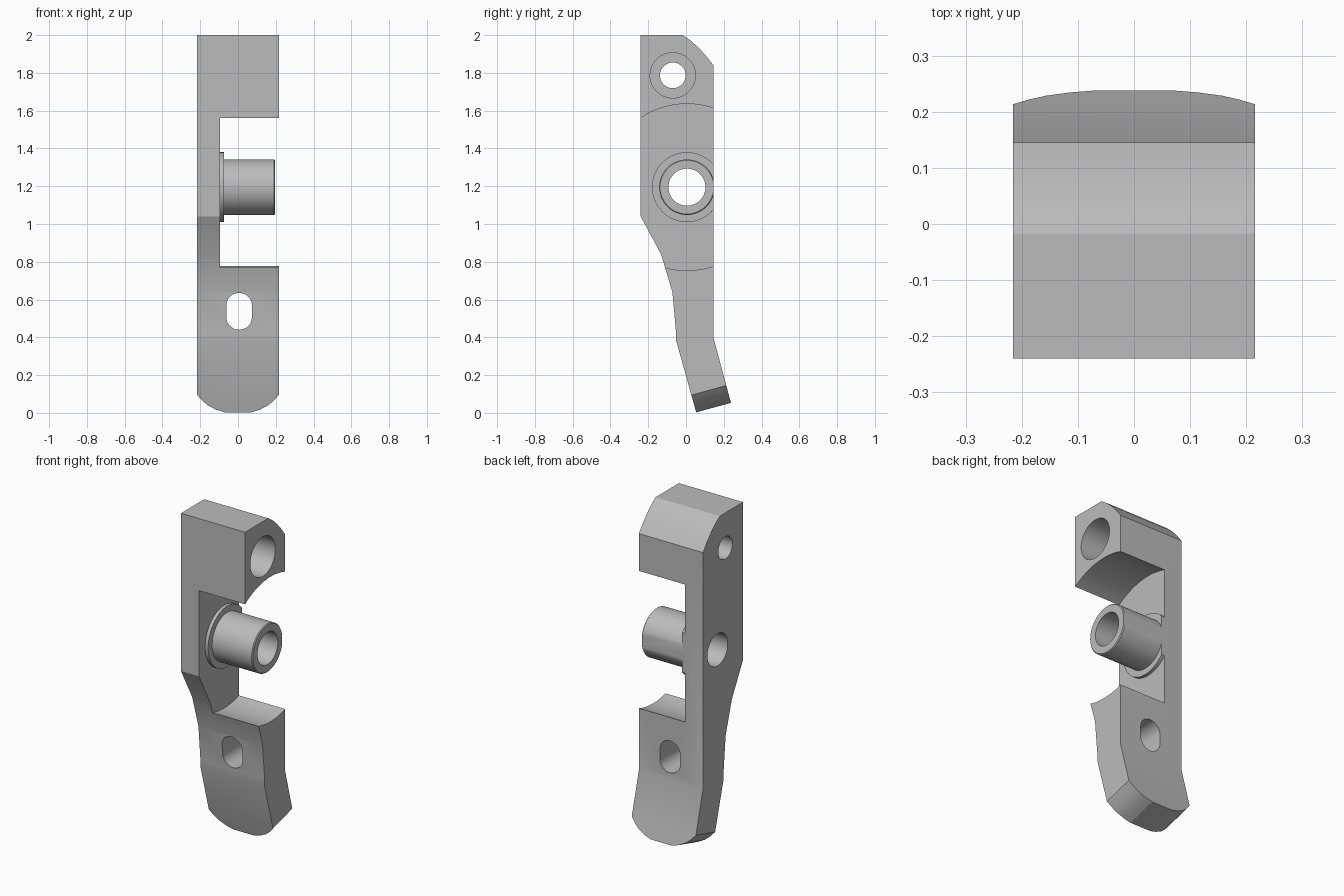
import bpy, bmesh, math
from mathutils import Vector

if "Cube" in bpy.data.objects:
    bpy.data.objects.remove(bpy.data.objects["Cube"])

metal = bpy.data.materials.new("plain_grey_metal")
metal.use_nodes = True
GREY = (0.5, 0.5, 0.5, 1)
metal.diffuse_color = GREY
metal.node_tree.nodes["Principled BSDF"].inputs["Base Color"].default_value = GREY

HALF = 0.216      # half width of the body
WALL = -0.095     # inner face of the side wall
BACK = 0.145      # flat back plane
PIVOT = (0.005, 1.195)


def finish(name, bm):
    bmesh.ops.recalc_face_normals(bm, faces=bm.faces)
    mesh = bpy.data.meshes.new(name)
    bm.to_mesh(mesh)
    bm.free()
    mesh.materials.append(metal)
    obj = bpy.data.objects.new(name, mesh)
    bpy.context.collection.objects.link(obj)
    return obj


def prism(name, points, offset):
    """Extrude a closed outline of 3D points along an offset."""
    bm = bmesh.new()
    face = bm.faces.new([bm.verts.new(p) for p in points])
    moved = bmesh.ops.extrude_face_region(bm, geom=[face])["geom"]
    bmesh.ops.translate(bm, vec=offset, verts=[v for v in moved if isinstance(v, bmesh.types.BMVert)])
    return finish(name, bm)


def arc(cx, cy, r, start, end, n):
    steps = [math.radians(start + (end - start) * i / n) for i in range(n + 1)]
    return [(cx + r * math.cos(a), cy + r * math.sin(a)) for a in steps]


def side_cylinder(name, centre, r, x0, x1, n=64):
    ring = arc(*centre, r, 0, 360, n)[:-1]
    return prism(name, [(x0, y, z) for y, z in ring], (x1 - x0, 0, 0))


def apply_boolean(obj, cutter, operation="DIFFERENCE"):
    mod = obj.modifiers.new("cut", "BOOLEAN")
    mod.operation = operation
    mod.solver = "EXACT"
    mod.object = cutter
    bpy.context.view_layer.objects.active = obj
    bpy.ops.object.modifier_apply(modifier=mod.name)
    bpy.data.objects.remove(cutter)


def shade(obj):
    bpy.ops.object.select_all(action="DESELECT")
    obj.select_set(True)
    bpy.context.view_layer.objects.active = obj
    bpy.ops.object.shade_smooth_by_angle(angle=math.radians(20))


# Body: side profile (y, z) extruded across the width
profile = [(-0.24, 2), (-0.24, 1.04), (-0.132, 0.84), (-0.072, 0.64), (-0.053, 0.43),
           (-0.053, 0.385), (0.054, 0.003), (0.238, 0.053), (BACK, 0.40), (BACK, 1.84),
           (0.107, 1.889), (0.065, 1.935), (0.024, 1.972), (-0.017, 2)]
body = prism("body", [(-HALF, y, z) for y, z in profile], (2 * HALF, 0, 0))

# Rounded toe: trim both lower corners square to the slanted leg
normal = Vector((0, 0.965, 0.263))
along = Vector((0, -0.263, 0.965))
toe = Vector((0, 0.054, 0.003))
for side in (-1, 1):
    outline = [(0.07, 0), (0.115, 0.014), (0.157, 0.036), (0.187, 0.062), (HALF, 0.095),
               (0.3, 0.095), (0.3, -0.1), (0.07, -0.1)]
    start = toe - normal * 0.1
    points = [start + Vector((side * x, 0, 0)) + along * h for x, h in outline]
    apply_boolean(body, prism("toe_cutter", points, normal * 0.5))

# Round pocket, open towards +x
apply_boolean(body, side_cylinder("pocket_cutter", PIVOT, 0.441, WALL, 0.4, 128))

# Pivot bore, top hole and its counterbore
apply_boolean(body, side_cylinder("bore_cutter", PIVOT, 0.098, -0.4, 0.4))
apply_boolean(body, side_cylinder("hole_cutter", (-0.07, 1.787), 0.068, -0.4, 0.4))
apply_boolean(body, side_cylinder("counterbore_cutter", (-0.07, 1.787), 0.12, WALL, 0.4))

# Long slot through the lower leg, front to back
slot = arc(0.006, 0.567, 0.068, 0, 180, 20) + arc(0.006, 0.508, 0.068, 180, 360, 20)
apply_boolean(body, prism("slot_cutter", [(x, -0.5, z) for x, z in slot], (0, 1, 0)))
shade(body)

# Flanged bushing: lathed section (x, radius), trimmed flat at the back
section = [(WALL, 0.098), (WALL, 0.185), (-0.075, 0.185), (-0.075, 0.147),
           (0.191, 0.147), (0.196, 0.142), (0.196, 0.098)]
bm = bmesh.new()
centre = Vector((0, *PIVOT))
verts = [bm.verts.new(centre + Vector((x, 0, r))) for x, r in section]
edges = [bm.edges.new((a, b)) for a, b in zip(verts, verts[1:] + verts[:1])]
bmesh.ops.spin(bm, geom=verts + edges, cent=centre, axis=(1, 0, 0),
               angle=math.tau, steps=64, use_merge=True)
bmesh.ops.remove_doubles(bm, verts=bm.verts, dist=0.0001)
bmesh.ops.recalc_face_normals(bm, faces=bm.faces)
bushing = finish("bushing", bm)
trim = [(-0.5, BACK, 0.8), (0.5, BACK, 0.8), (0.5, BACK, 1.6), (-0.5, BACK, 1.6)]
apply_boolean(bushing, prism("trim_cutter", trim, (0, 0.3, 0)))
shade(bushing)
